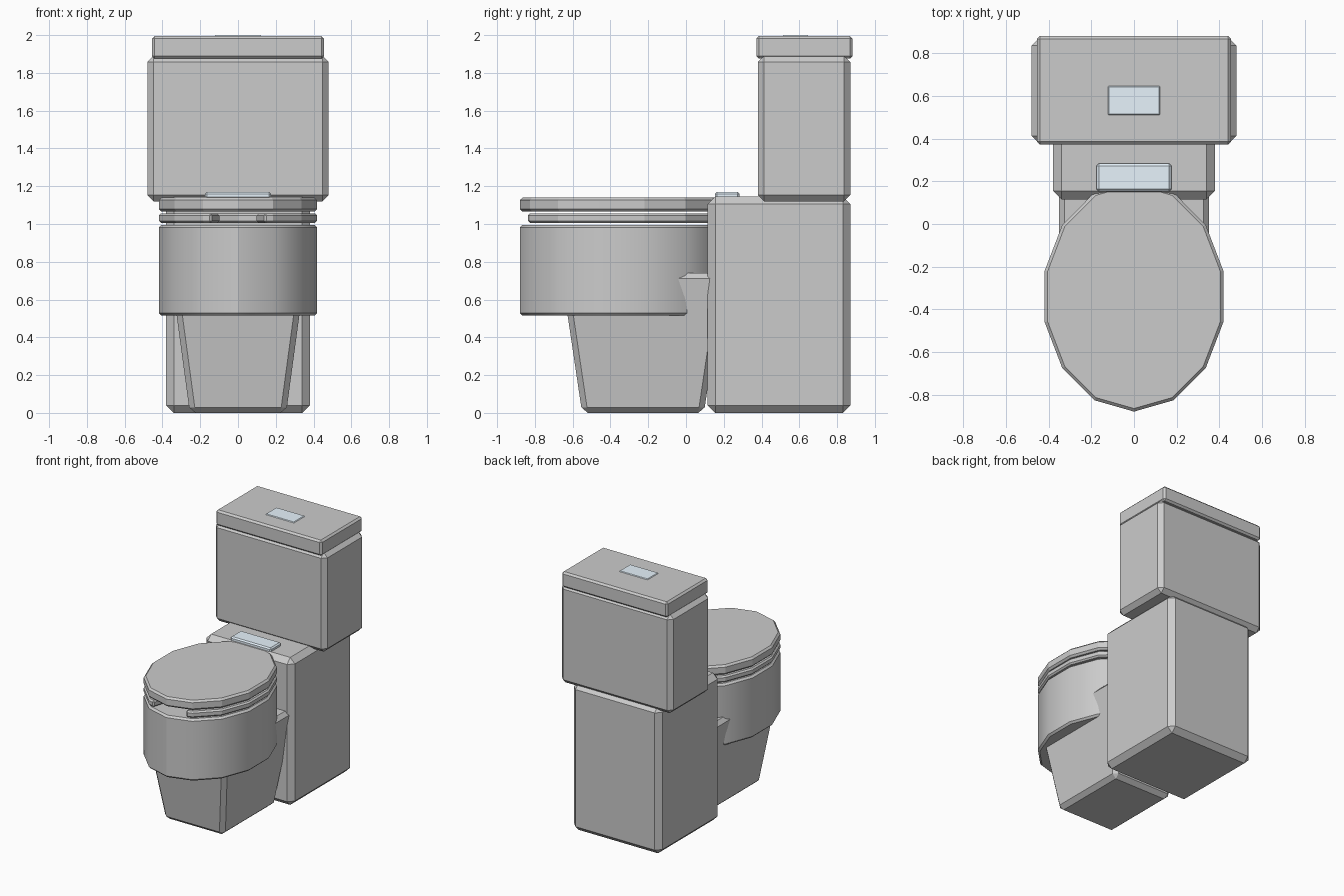
import bpy, bmesh, math

if "Cube" in bpy.data.objects:
    bpy.data.objects.remove(bpy.data.objects["Cube"])

metal = bpy.data.materials.new("button_metal")
metal.diffuse_color = (0.8, 0.9, 0.98, 1)
metal.use_nodes = True
metal.node_tree.nodes["Principled BSDF"].inputs["Base Color"].default_value = metal.diffuse_color


def finish(name, bm, bevel, smooth=False, mat=None):
    """Chamfer the hard edges and turn the bmesh into an object."""
    bmesh.ops.recalc_face_normals(bm, faces=bm.faces)
    hard = [e for e in bm.edges if e.calc_face_angle(0) > math.radians(40)]
    bmesh.ops.bevel(bm, geom=hard, offset=bevel, segments=1, affect='EDGES', profile=0.5)
    mesh = bpy.data.meshes.new(name)
    bm.to_mesh(mesh)
    bm.free()
    ob = bpy.data.objects.new(name, mesh)
    bpy.context.collection.objects.link(ob)
    if mat:
        mesh.materials.append(mat)
    if smooth:
        bpy.ops.object.select_all(action='DESELECT')
        ob.select_set(True)
        bpy.context.view_layer.objects.active = ob
        bpy.ops.object.shade_smooth_by_angle(angle=math.radians(30))
    return ob


def box(name, half_x, y0, y1, z0, z1, bevel, flare=(0, 0), mat=None):
    """Box centred on x; flare widens the top by (x, y) on each side."""
    bm = bmesh.new()
    bmesh.ops.create_cube(bm, size=1)
    for v in bm.verts:
        top = v.co.z > 0
        sx, sy = math.copysign(1, v.co.x), math.copysign(1, v.co.y)
        v.co = (sx * (half_x + flare[0] * top),
                (y1 if sy > 0 else y0) + sy * flare[1] * top,
                z1 if top else z0)
    return finish(name, bm, bevel, mat=mat)


def prism(name, points, z0, z1, bevel, smooth=False):
    """Extrude a flat outline from z0 to z1."""
    bm = bmesh.new()
    face = bm.faces.new([bm.verts.new((x, y, z0)) for x, y in points])
    out = bmesh.ops.extrude_face_region(bm, geom=[face], use_keep_orig=True)
    for v in out["geom"]:
        if isinstance(v, bmesh.types.BMVert):
            v.co.z = z1
    return finish(name, bm, bevel, smooth)


# Fourteen-sided oval with a point at the front
CY, RX, RY, SIDES = -0.34, 0.43, 0.54, 14
oval = [(RX * math.sin(2 * math.pi * i / SIDES), CY - RY * math.cos(2 * math.pi * i / SIDES))
        for i in range(SIDES)]

# Base block, tank and tank lid
box("base", 0.38, 0.115, 0.87, 0, 1.145, 0.04)
box("tank", 0.48, 0.38, 0.87, 1.12, 1.89, 0.033)
box("tank_lid", 0.455, 0.372, 0.882, 1.875, 1.995, 0.014)
box("flush_button", 0.124, 0.51, 0.648, 1.97, 2.0, 0.006, mat=metal)
box("hinge_plate", 0.175, 0.153, 0.283, 1.13, 1.17, 0.01, mat=metal)

# Tapered pedestal, bowl and closed cover
box("pedestal", 0.255, -0.55, 0.095, 0, 0.74, 0.03, flare=(0.1, 0.11))
prism("bowl", oval, 0.515, 0.996, 0.014, True)
prism("cover", oval, 1.065, 1.14, 0.014)

# Open-front seat ring
gap = 0.75
fx = oval[1][0] * gap
fy = oval[0][1] + (oval[1][1] - oval[0][1]) * gap
outer = [(fx, fy)] + oval[1:] + [(-fx, fy)]
inner = [(x * 0.68, CY + (y - CY) * 0.7) for x, y in reversed(outer)]
prism("seat", outer + inner, 1.006, 1.056, 0.011)
